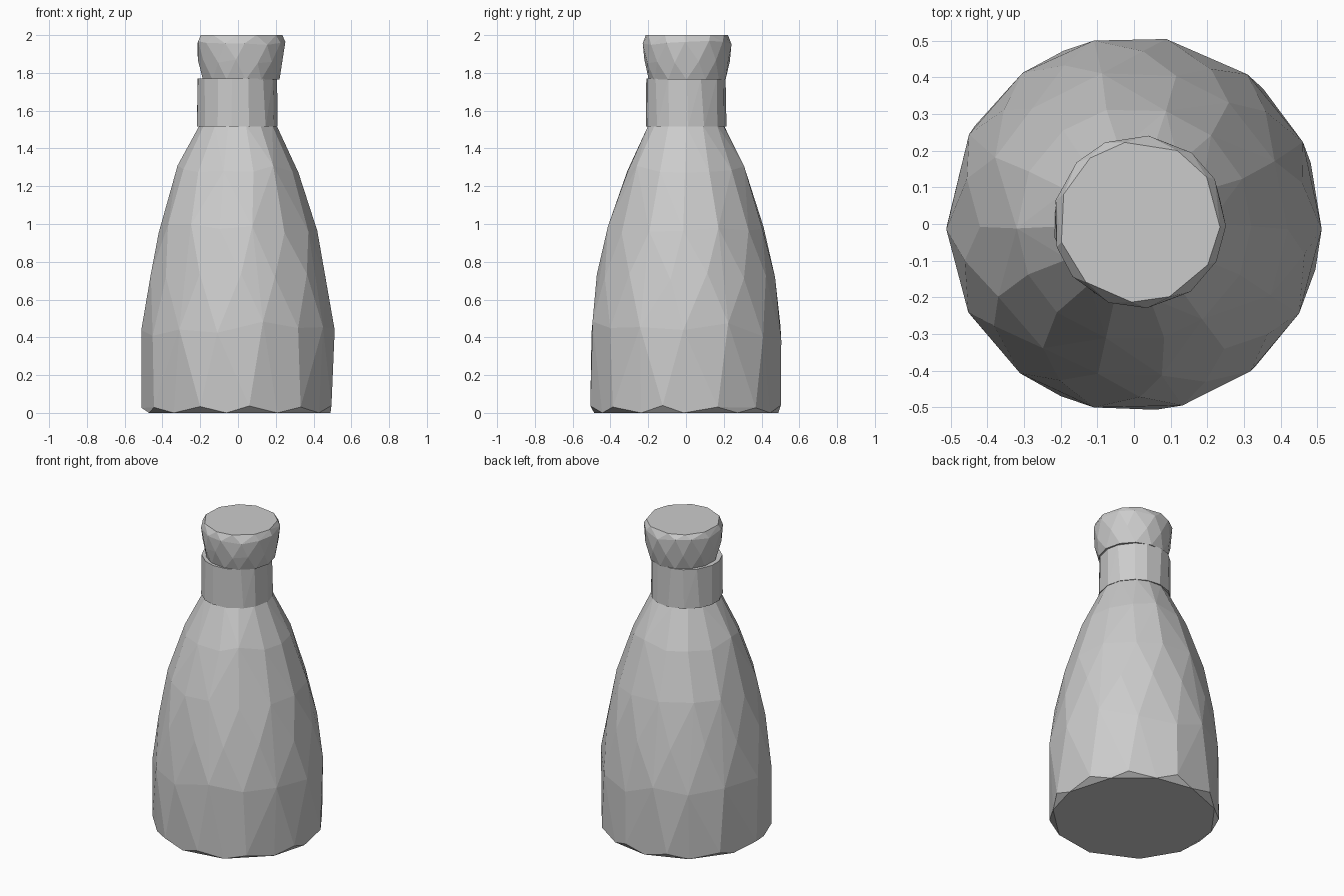
import bpy
import bmesh
import math
import random

random.seed(7)

cube = bpy.data.objects.get("Cube")
if cube:
    bpy.data.objects.remove(cube, do_unlink=True)

# Plain grey used on every part
grey = bpy.data.materials.new("plain_grey")
grey.use_nodes = True
colour = (0.6, 0.6, 0.6, 1.0)
grey.diffuse_color = colour
grey.node_tree.nodes["Principled BSDF"].inputs["Base Color"].default_value = colour


def faceted_hull(name, rings, centre=(0.0, 0.0)):
    """Skin staggered rings of (z, radius, sides, phase, z wobble) with flat facets."""
    bm = bmesh.new()
    for z, radius, sides, phase, wobble in rings:
        step = math.tau / sides
        for i in range(sides):
            angle = (i + phase + random.uniform(-0.12, 0.12)) * step
            bm.verts.new((centre[0] + radius * math.cos(angle),
                          centre[1] + radius * math.sin(angle),
                          z + random.uniform(-wobble, wobble)))
    bmesh.ops.convex_hull(bm, input=bm.verts[:], use_existing_faces=False)
    bmesh.ops.delete(bm, geom=[v for v in bm.verts if not v.link_faces], context='VERTS')
    # Join the triangles of nearly flat facets
    bmesh.ops.dissolve_limit(bm, angle_limit=math.radians(2.5),
                             verts=bm.verts[:], edges=bm.edges[:])
    bmesh.ops.recalc_face_normals(bm, faces=bm.faces[:])
    mesh = bpy.data.meshes.new(name)
    bm.to_mesh(mesh)
    bm.free()
    mesh.materials.append(grey)
    obj = bpy.data.objects.new(name, mesh)
    bpy.context.collection.objects.link(obj)
    return obj


# Tapered body with a chamfered, uneven lower rim
faceted_hull("bottle_body", [
    (0.0, 0.49, 11, 0.0, 0),
    (0.035, 0.51, 11, 0.5, 0.01),
    (0.43, 0.512, 14, 0.0, 0.06),
    (0.72, 0.472, 14, 0.5, 0.02),
    (0.98, 0.42, 14, 0.0, 0.03),
    (1.29, 0.32, 14, 0.0, 0.02),
    (1.52, 0.205, 14, 0.0, 0),
])

# Straight neck
faceted_hull("bottle_neck", [
    (1.515, 0.215, 15, 0.0, 0),
    (1.77, 0.212, 15, 0.0, 0),
], (-0.005, 0.0))

# Flared cap, set slightly off centre
faceted_hull("bottle_cap", [
    (1.765, 0.205, 13, 0.0, 0),
    (1.86, 0.228, 13, 0.5, 0.012),
    (1.96, 0.236, 13, 0.0, 0.012),
    (2.0, 0.22, 11, 0.0, 0),
], (0.015, 0.006))
